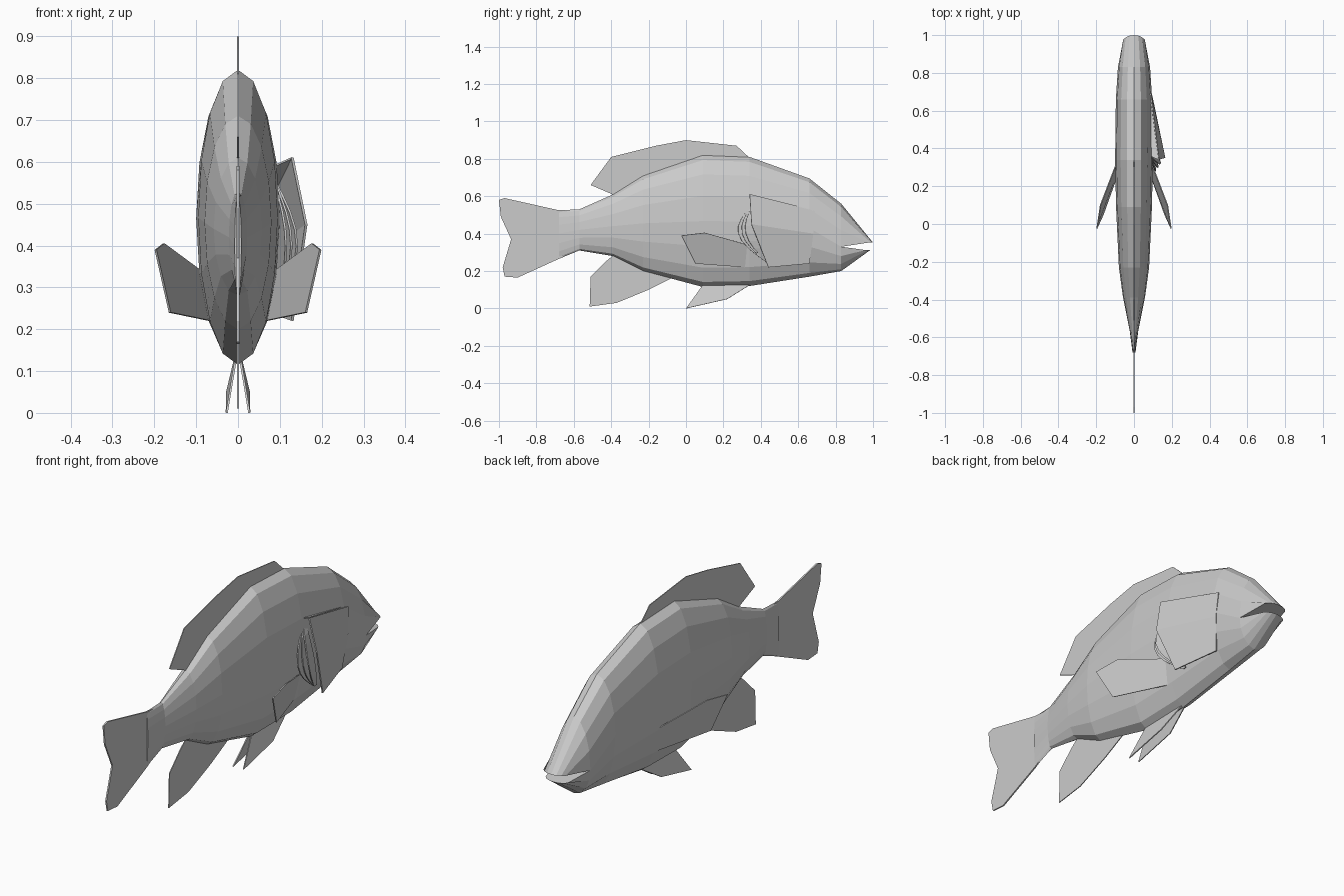
import bpy, math

cube = bpy.data.objects.get("Cube")
if cube:
    bpy.data.objects.remove(cube, do_unlink=True)

grey = bpy.data.materials.new("plain_grey")
grey.use_nodes = True
COLOUR = (0.6, 0.6, 0.6, 1)
grey.diffuse_color = COLOUR
grey.node_tree.nodes["Principled BSDF"].inputs["Base Color"].default_value = COLOUR


def make(name, verts, faces, thickness=0):
    mesh = bpy.data.meshes.new(name)
    mesh.from_pydata(verts, [], faces)
    mesh.materials.append(grey)
    obj = bpy.data.objects.new(name, mesh)
    bpy.context.collection.objects.link(obj)
    if thickness:
        mod = obj.modifiers.new("thickness", "SOLIDIFY")
        mod.thickness = thickness
        mod.offset = 0
    return obj


def flat_fin(name, outline, thickness=0.004):
    """Plate in the middle plane from (y, z) points."""
    return make(name, [(0, y, z) for y, z in outline], [range(len(outline))], thickness)


def paired_fin(name, outline):
    for side, sign in (("left", 1), ("right", -1)):
        make(f"{side}_{name}", [(sign * x, y, z) for x, y, z in outline],
             [range(len(outline))], 0.005)


def strip(name, edge_a, edge_b, thickness):
    """Bent plate between two rows of points."""
    n = len(edge_a)
    make(name, edge_a + edge_b,
         [(i, i + 1, n + i + 1, n + i) for i in range(n - 1)], thickness)


# Body: oval rings from tail root to mouth corner (y, top, bottom, half width, middle)
SIDES = 16
HALF = SIDES // 2
rings = [(-0.68, 0.525, 0.265, 0.008, 0.40), (-0.57, 0.53, 0.31, 0.022, 0.42),
         (-0.39, 0.61, 0.28, 0.058, 0.44), (-0.23, 0.71, 0.20, 0.08, 0.455),
         (0.09, 0.82, 0.115, 0.095, 0.467), (0.34, 0.81, 0.12, 0.1, 0.465),
         (0.66, 0.695, 0.17, 0.096, 0.43), (0.83, 0.56, 0.20, 0.085, 0.33)]
verts, faces = [], []
for y, top, bottom, width, middle in rings:
    for k in range(SIDES):
        a = math.tau * k / SIDES
        height = top - middle if k <= HALF else middle - bottom
        verts.append((width * math.cos(a), y, middle + height * math.sin(a)))
for r in range(len(rings) - 1):
    for k in range(SIDES):
        j = (k + 1) % SIDES
        b = r * SIDES
        faces.append((b + k, b + k + SIDES, b + j + SIDES, b + j))
faces.append(range(SIDES))

# Jaws: the last ring closes onto two lips that share the mouth corners
last = (len(rings) - 1) * SIDES
lip = {0: last, HALF: last + HALF}
for k in range(SIDES):
    if k in lip:
        continue
    a = math.tau * k / SIDES
    upper = k < HALF
    lip[k] = len(verts)
    verts.append((0.062 * math.cos(a), (0.96 if upper else 0.945) + 0.04 * abs(math.sin(a)),
                  0.352 if upper else 0.312))
for k in range(SIDES):
    j = (k + 1) % SIDES
    loop = [last + k, lip[k], lip[j], last + j]
    faces.append(list(dict.fromkeys(loop)))
faces.append([lip[k] for k in range(HALF, -1, -1)])
faces.append([lip[k % SIDES] for k in range(SIDES, HALF - 1, -1)])
make("body", verts, faces)

# Middle fins
flat_fin("dorsal_fin", [(-0.37, 0.60), (-0.51, 0.66), (-0.40, 0.81), (-0.16, 0.87), (0, 0.90),
                        (0.27, 0.87), (0.34, 0.805), (0.09, 0.79), (-0.23, 0.68)])
flat_fin("anal_fin", [(-0.06, 0.17), (-0.20, 0.10), (-0.37, 0.03), (-0.515, 0.01),
                      (-0.51, 0.17), (-0.43, 0.25), (-0.37, 0.30), (-0.23, 0.24)])
flat_fin("tail_fin", [(-0.62, 0.52), (-0.68, 0.525), (-0.97, 0.59), (-1, 0.58), (-0.99, 0.49),
                      (-0.935, 0.37), (-0.98, 0.22), (-0.97, 0.17), (-0.90, 0.165),
                      (-0.68, 0.265), (-0.62, 0.30)], 0.007)

# Side fins
paired_fin("pectoral_fin", [(0.09, 0.33, 0.34), (0.178, 0.10, 0.405), (0.197, -0.025, 0.39),
                            (0.163, 0.05, 0.24), (0.066, 0.32, 0.22)])
paired_fin("pelvic_fin", [(0.008, 0.34, 0.125), (0.006, 0.09, 0.125),
                          (0.027, 0, 0), (0.026, 0.22, 0.05)])

# Open gill cover on the left, hinged at its front edge
strip("gill_cover",
      [(0.088, 0.69, 0.52), (0.094, 0.68, 0.40), (0.076, 0.66, 0.24)],
      [(0.13, 0.34, 0.61), (0.163, 0.35, 0.45), (0.13, 0.44, 0.22)], 0.006)
make("gill_cover_roof", [(0.086, 0.68, 0.525), (0.13, 0.34, 0.61), (0.086, 0.36, 0.59)],
     [(0, 1, 2)], 0.004)

# Curved gill arches behind the cover
STEPS = 8
for g in range(3):
    outer, inner = [], []
    for i in range(STEPS + 1):
        t = i / STEPS
        bow = math.sin(math.pi * t)
        y, z = 0.36 + 0.08 * t, 0.56 - 0.32 * t
        x = 0.085 + (0.03 + 0.013 * g) * bow
        outer.append((x, y - (0.12 - 0.02 * g) * bow, z))
        inner.append((x - 0.02 * bow, y + 0.02 - 0.03 * bow, z))
    strip(f"gill_arch_{g + 1}", outer, inner, 0.005)
